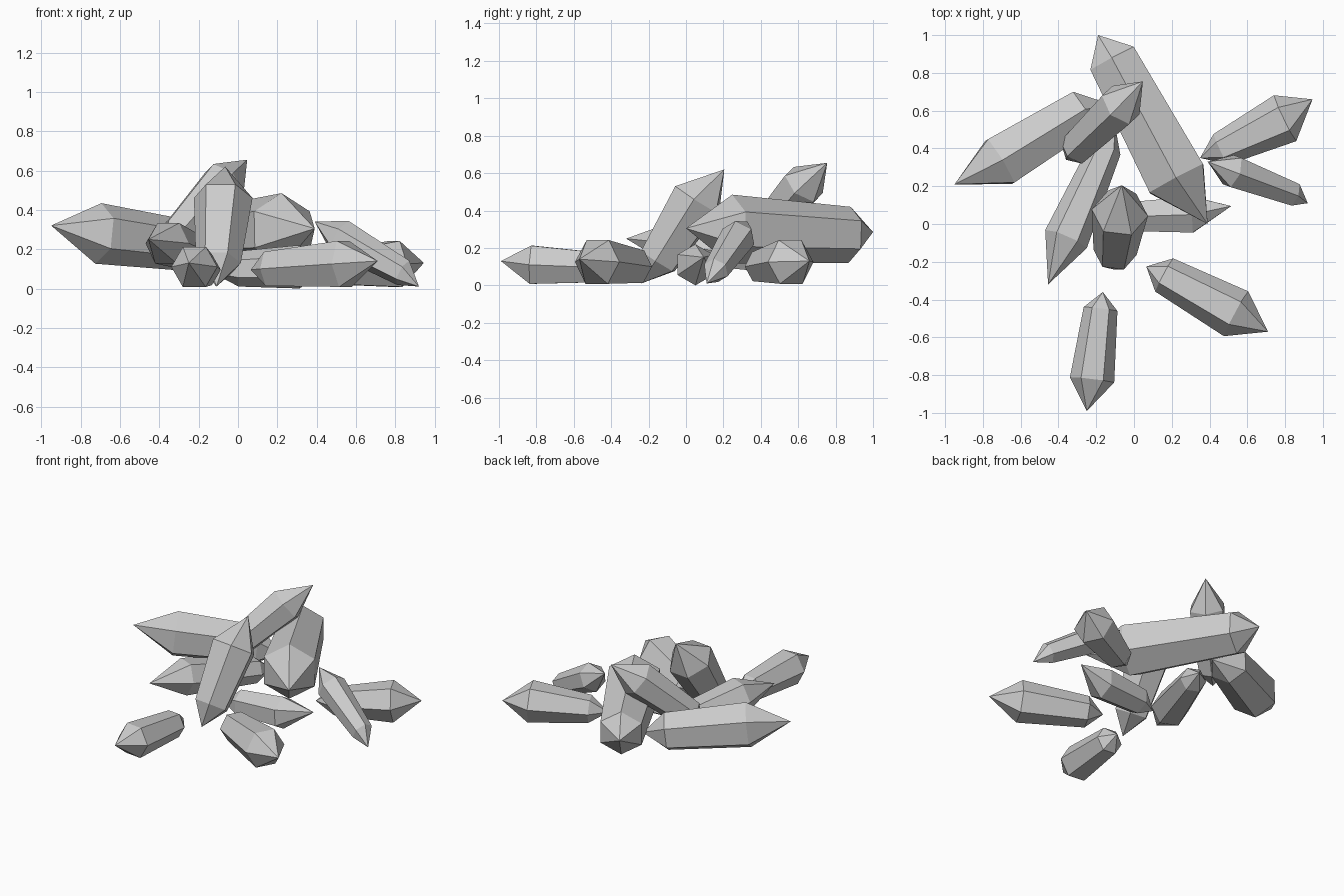
import bpy, bmesh, math
from mathutils import Vector

if "Cube" in bpy.data.objects:
    bpy.data.objects.remove(bpy.data.objects["Cube"])

SIDES = 6


def crystal(name, tip_a, ring_a, rad_a, ring_b, rad_b, tip_b, roll=0):
    """Double-ended faceted crystal; roll 0 puts a ridge on top, 30 a flat face."""
    ca, cb = Vector(ring_a), Vector(ring_b)
    axis = (cb - ca).normalized()
    side = axis.cross(Vector((0, 0, 1))).normalized()
    up = side.cross(axis)
    bm = bmesh.new()

    def ring(c, r):
        angles = [math.radians(roll) + i * math.tau / SIDES for i in range(SIDES)]
        return [bm.verts.new(c + r * (math.cos(t) * up + math.sin(t) * side)) for t in angles]

    ra, rb = ring(ca, rad_a), ring(cb, rad_b)
    ta, tb = bm.verts.new(tip_a), bm.verts.new(tip_b)
    for i in range(SIDES):
        j = (i + 1) % SIDES
        bm.faces.new((ra[i], ra[j], rb[j], rb[i]))   # shaft
        bm.faces.new((ta, ra[j], ra[i]))             # points
        bm.faces.new((tb, rb[i], rb[j]))
    bmesh.ops.recalc_face_normals(bm, faces=bm.faces)
    mesh = bpy.data.meshes.new(name)
    bm.to_mesh(mesh)
    bm.free()
    bpy.context.collection.objects.link(bpy.data.objects.new(name, mesh))


# Large crystals resting on top of the pile
crystal("crystal_left", (-.95, .21, .32), (-.71, .33, .28), .155,
        (-.27, .6, .22), .13, (-.11, .63, .18))
crystal("crystal_long_back", (.39, 0, .305), (.225, .24, .30), .185,
        (-.115, .875, .27), .15, (-.19, 1.0, .285))

# Steeply leaning crystals
crystal("crystal_upright", (-.065, .205, .62), (-.075, .06, .46), .15,
        (-.1, -.15, .13), .115, (-.11, -.24, .01), 30)
crystal("crystal_high_back", (.047, .755, .655), (-.07, .63, .54), .12,
        (-.31, .40, .27), .095, (-.36, .34, .21))
crystal("crystal_leaning_left", (-.455, -.32, .25), (-.36, -.08, .23), .12,
        (-.15, .40, .15), .085, (-.1, .52, .13), 30)
crystal("crystal_leaning_right", (.39, .33, .34), (.52, .28, .26), .095,
        (.84, .16, .08), .07, (.92, .11, .01))

# Crystals lying on the ground
crystal("crystal_centre", (.515, .095, .15), (.31, .05, .11), .11,
        (0, .04, .1), .09, (-.13, .03, .08))
crystal("crystal_front_right", (.71, -.57, .14), (.54, -.475, .125), .135,
        (.16, -.27, .1), .1, (.065, -.225, .095), 30)
crystal("crystal_front", (-.25, -.99, .13), (-.222, -.825, .11), .118,
        (-.177, -.45, .095), .09, (-.165, -.36, .1), 30)
crystal("crystal_right", (.945, .66, .13), (.8, .56, .125), .135,
        (.46, .395, .1), .09, (.35, .35, .09), 30)
